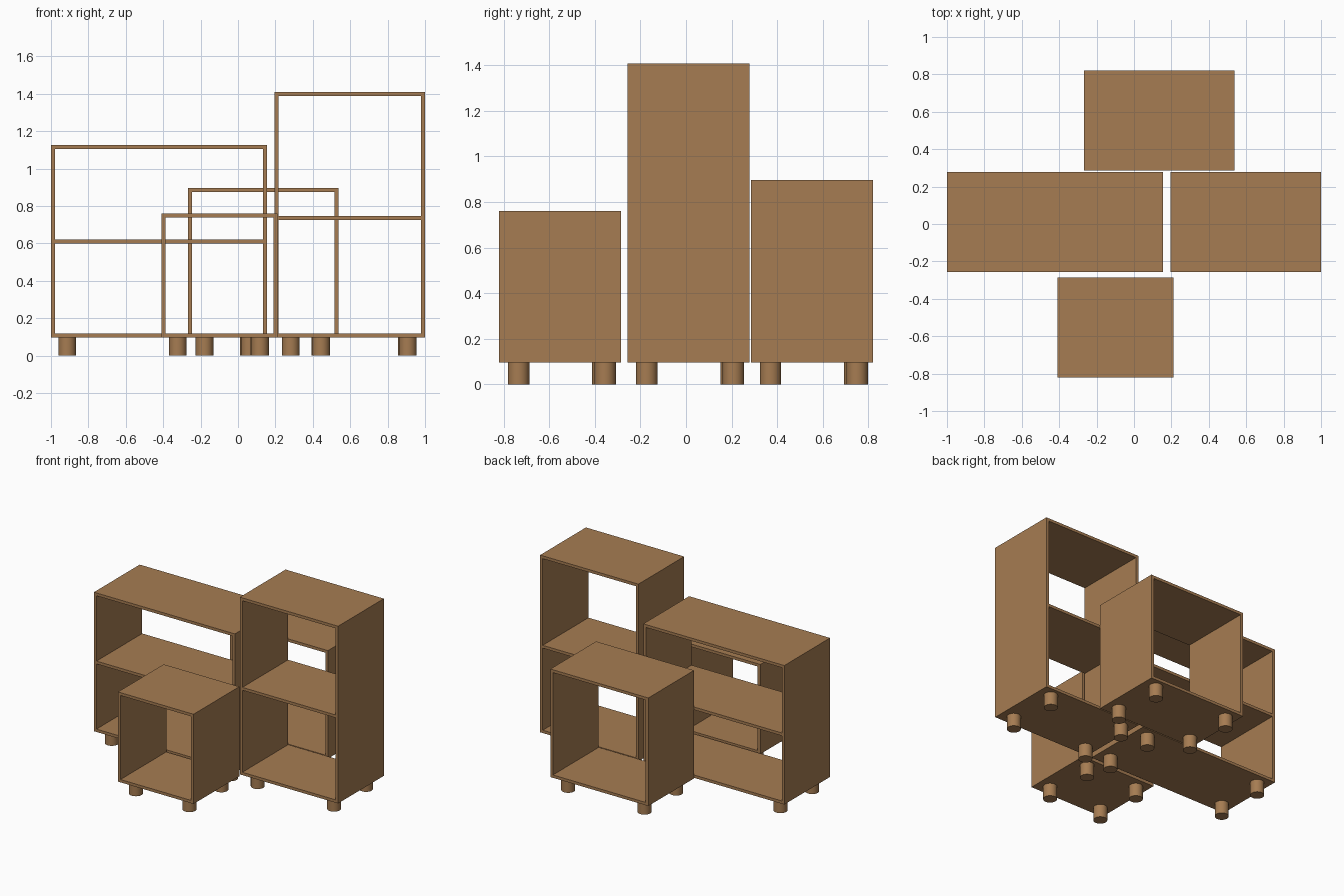
import bpy
import math

if "Cube" in bpy.data.objects:
    bpy.data.objects.remove(bpy.data.objects["Cube"])

wood = bpy.data.materials.new("warm wood")
wood.diffuse_color = (0.381, 0.202, 0.084, 1)
wood.use_nodes = True
wood.node_tree.nodes["Principled BSDF"].inputs["Base Color"].default_value = wood.diffuse_color

BASE = 0.096   # underside of every cabinet
T = 0.021      # board thickness


def board(name, x0, x1, y0, y1, z0, z1):
    bpy.ops.mesh.primitive_cube_add(
        size=1, location=((x0 + x1) / 2, (y0 + y1) / 2, (z0 + z1) / 2))
    ob = bpy.context.object
    ob.name = name
    ob.scale = (x1 - x0, y1 - y0, z1 - z0)
    bpy.ops.object.transform_apply(location=False, rotation=False, scale=True)
    ob.data.materials.append(wood)


def leg(name, x, y):
    bpy.ops.mesh.primitive_cylinder_add(
        vertices=32, radius=0.047, depth=BASE, location=(x, y, BASE / 2))
    ob = bpy.context.object
    ob.name = name
    ob.data.materials.append(wood)
    bpy.ops.object.shade_smooth_by_angle(angle=math.radians(40))


def cabinet(name, x0, x1, y0, y1, top, shelf=None):
    # open frame: bottom, top and two sides, no back
    board(name + "_bottom", x0, x1, y0, y1, BASE, BASE + T)
    board(name + "_top", x0, x1, y0, y1, top - T, top)
    board(name + "_left_side", x0, x0 + T, y0, y1, BASE + T, top - T)
    board(name + "_right_side", x1 - T, x1, y0, y1, BASE + T, top - T)
    if shelf:
        board(name + "_shelf", x0 + T, x1 - T, y0, y1, shelf - T / 2, shelf + T / 2)
    # four round feet, set in from the corners
    leg(name + "_front_left_leg", x0 + 0.087, y0 + 0.085)
    leg(name + "_front_right_leg", x1 - 0.092, y0 + 0.085)
    leg(name + "_back_left_leg", x0 + 0.087, y1 - 0.080)
    leg(name + "_back_right_leg", x1 - 0.097, y1 - 0.070)


cabinet("wide_cabinet", -1.0, 0.155, -0.257, 0.278, 1.125, 0.61)
cabinet("tall_cabinet", 0.195, 1.0, -0.257, 0.278, 1.408, 0.735)
cabinet("back_cabinet", -0.266, 0.536, 0.286, 0.821, 0.896)
cabinet("small_cabinet", -0.409, 0.21, -0.82, -0.285, 0.76)
